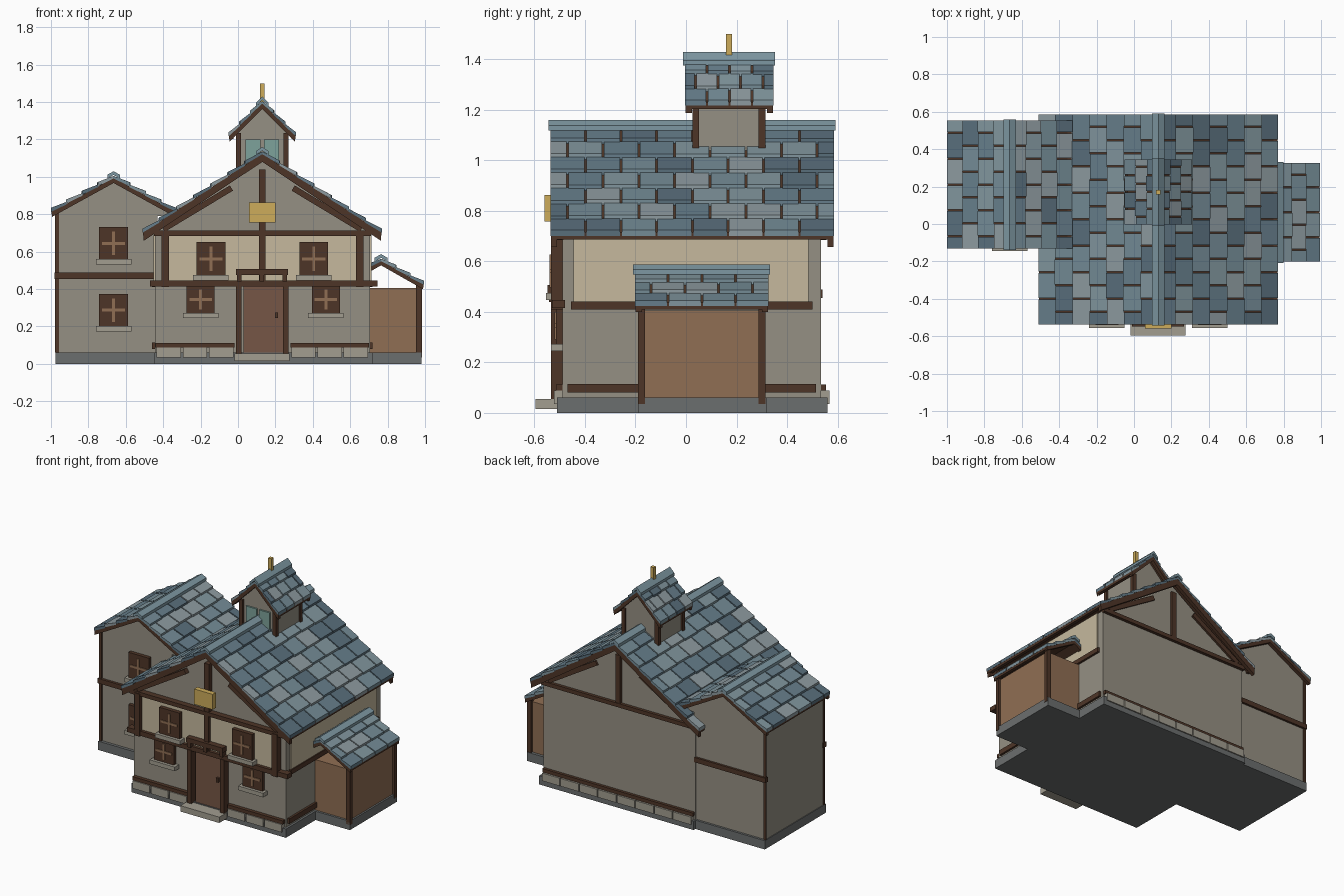
import bpy, bmesh, math, random
from mathutils import Vector

if "Cube" in bpy.data.objects:
    bpy.data.objects.remove(bpy.data.objects["Cube"])
random.seed(4)


def mat(name, r, g, b):
    m = bpy.data.materials.new(name)
    m.diffuse_color = (r ** 2.2, g ** 2.2, b ** 2.2, 1)
    m.use_nodes = True
    m.node_tree.nodes["Principled BSDF"].inputs["Base Color"].default_value = m.diffuse_color
    return m


WALL = mat("plaster_grey", .58, .56, .51)
CREAM = mat("plaster_cream", .77, .72, .61)
DARK = mat("dark_timber", .31, .22, .17)
BROWN = mat("plank_brown", .56, .43, .33)
DOOR = mat("door_brown", .46, .34, .28)
BASE = mat("foundation", .42, .43, .43)
STONE = mat("stone", .63, .61, .56)
GOLD = mat("gold", .80, .67, .36)
GLASS = mat("teal_glass", .49, .63, .60)
CAP = mat("ridge_blue", .49, .59, .63)
SLATES = [mat("slate_%d" % i, *c) for i, c in enumerate(
    [(.35, .43, .48), (.40, .49, .54), (.45, .54, .58), (.50, .58, .61), (.55, .60, .62)])]


def finish(name, bm, *mats):
    bmesh.ops.recalc_face_normals(bm, faces=bm.faces)
    me = bpy.data.meshes.new(name)
    bm.to_mesh(me)
    bm.free()
    for m in mats:
        me.materials.append(m)
    ob = bpy.data.objects.new(name, me)
    bpy.context.collection.objects.link(ob)
    return ob


def prism(name, pts, y0, y1, m):
    """Extrude an x-z profile along y."""
    bm = bmesh.new()
    f = bm.faces.new([bm.verts.new((x, y0, z)) for x, z in pts])
    r = bmesh.ops.extrude_face_region(bm, geom=[f])
    bmesh.ops.translate(bm, vec=(0, y1 - y0, 0),
                        verts=[v for v in r["geom"] if isinstance(v, bmesh.types.BMVert)])
    return finish(name, bm, m)


def box(name, x0, x1, y0, y1, z0, z1, m):
    return prism(name, [(x0, z0), (x1, z0), (x1, z1), (x0, z1)], y0, y1, m)


def beam(name, a, b, w, y0, y1, m):
    """Slanted bar between two x-z points."""
    a, b = Vector(a), Vector(b)
    d = (b - a).normalized()
    n = Vector((-d.y, d.x)) * w / 2
    return prism(name, [a - n, b - n, b + n, a + n], y0, y1, m)


def chevron(name, cx, top, half, slope, t, y0, y1, m):
    e = top - slope * half
    return prism(name, [(cx - half, e), (cx, top), (cx + half, e),
                        (cx + half, e - t), (cx, top - t), (cx - half, e - t)], y0, y1, m)


def house(name, cx, half, z0, eave, top, y0, y1, m):
    return prism(name, [(cx - half, z0), (cx + half, z0), (cx + half, eave), (cx, top),
                        (cx - half, eave)], y0, y1, m)


def roof(name, cx, top, half, slope, y0, y1, rows, cols, barge):
    chevron(name + "_deck", cx, top, half - .01, slope, .018, y0 + .01, y1 - .01, DARK)
    for y, tag in ((y0 + .005, "front"), (y1 - .03, "back")):
        chevron(name + "_barge_" + tag, cx, top, half - .005, slope, barge, y, y + .025, DARK)
    e = top - slope * half
    for s in (-1, 1):
        xs = sorted((cx + s * (half - .025), cx + s * (half - .003)))
        box(name + "_fascia", *xs, y0 + .005, y1 - .005, e - .012, e + .016, DARK)
    # staggered slates, lifted at the lower edge
    bm = bmesh.new()
    w, step = (y1 - y0) / cols, half / rows
    for s in (-1, 1):
        for r in range(rows):
            edges = [y0 + w * (k + .5 * (r % 2)) for k in range(cols + 1)]
            edges = [y0] + [v for v in edges if y0 + .01 < v < y1 - .01] + [y1]
            for a, b in zip(edges, edges[1:]):
                a, b = a + .004, b - .004
                u0, u1 = r * step, (r + 1) * step + random.uniform(0, .006) * (r < rows - 1)
                vs = [bm.verts.new((cx + s * u, y, top - slope * u + h))
                      for u, h in ((u0, .01), (u1, .024), (u1, .002), (u0, -.004))
                      for y in (a, b)]
                mi = random.randrange(5)
                for q in ((0, 1, 3, 2), (2, 3, 5, 4), (4, 5, 7, 6), (6, 7, 1, 0),
                          (0, 2, 4, 6), (1, 3, 5, 7)):
                    bm.faces.new([vs[i] for i in q]).material_index = mi
    finish(name + "_slates", bm, *SLATES)
    chevron(name + "_ridge_cap", cx, top + .035, .034, slope, .02, y0 - .004, y1 + .002, CAP)


def window(name, cx, cz, w, h, y, sill=True):
    box(name + "_frame", cx - w / 2, cx + w / 2, y - .025, y + .01, cz - h / 2, cz + h / 2, DARK)
    box(name + "_mullion", cx - .008, cx + .008, y - .03, y, cz - h * .36, cz + h * .36, BROWN)
    box(name + "_transom", cx - w * .4, cx + w * .4, y - .03, y, cz - .008, cz + .008, BROWN)
    if sill:
        box(name + "_sill", cx - .095, cx + .095, y - .045, y + .01,
            cz - h / 2 - .025, cz - h / 2 + .003, STONE)


C = .13
# foundations
box("main_foundation", -.45, .72, -.51, .56, 0, .06, BASE)
box("wing_foundation", -.975, -.44, -.12, .54, 0, .06, BASE)
box("annex_foundation", .71, .98, -.19, .32, 0, .06, BASE)

# main house
house("main_walls", C, .575, .06, .70, 1.09, -.49, .535, WALL)
box("upper_front_panel", -.40, .66, -.508, -.48, .43, .70, CREAM)
roof("main_roof", C, 1.125, .64, .665, -.54, .59, 7, 8, .045)
box("jetty_beam", -.47, .745, -.53, -.48, .415, .447, DARK)
for y0, y1, tag in ((-.53, -.485, "front"), (.53, .556, "back")):
    box("gable_tie_" + tag, -.45, .71, y0, y1, .685, .712, DARK)
    box("king_post_" + tag, C - .018, C + .018, y0 + .004, y1 - .004, .70, 1.04, DARK)
    for s in (-1, 1):
        beam("gable_brace_" + tag, (C + s * .53, .72), (C + s * .165, .94), .032,
             y0 + .006, y1 - .006, DARK)
box("centre_post", C - .018, C + .018, -.528, -.49, .43, .70, DARK)
for s in (-1, 1):
    xp = C + s * .52
    box("upper_post", xp - .02, xp + .02, -.535, -.48, .41, .70, DARK)
    # side walls: cream panel, belt and base beam
    x = C + s * .575
    box("side_panel", x - .008, x + .008, -.445, .485, .44, .70, CREAM)
    box("side_belt", x - .015, x + .015, -.455, .50, .41, .442, DARK)
    box("side_base_beam", x - .015, x + .015, -.47, .515, .08, .115, DARK)

# stone footing and sill beams, front and back
for x0, x1, n in ((-.44, -.02, 3), (.28, .70, 3)):
    box("front_sill_beam", x0, x1, -.515, -.48, .088, .112, DARK)
    for i in range(n):
        w = (x1 - x0) / n
        box("front_footing_stone", x0 + i * w + .005, x0 + (i + 1) * w - .005,
            -.522, -.48, .035, .088, STONE)
box("back_sill_beam", -.44, .70, .53, .555, .088, .112, DARK)
for i in range(8):
    box("back_footing_stone", -.435 + i * .142, -.30 + i * .142, .53, .568, .035, .088, STONE)

# door
box("door_panel", .03, .24, -.505, -.48, .05, .415, DOOR)
for x in (-.01, .24):
    box("door_post", x, x + .03, -.535, -.48, .05, .42, DARK)
box("door_handle", .197, .213, -.52, -.50, .245, .275, DARK)
box("door_hood", -.01, .268, -.548, -.50, .475, .507, DARK)
for x in (-.005, .115, .238):
    box("hood_post", x, x + .025, -.542, -.50, .44, .48, DARK)
box("door_step", -.02, .275, -.595, -.50, .015, .055, STONE)
box("sign_board", .06, .20, -.56, -.525, .757, .862, GOLD)

# windows
for x in (-.145, .405):
    window("upper_window", x, .562, .155, .18, -.51)
for x in (-.20, .47):
    window("lower_window", x, .345, .15, .15, -.49)
for z in (.287, .645):
    window("wing_window", -.665, z, .155, .175, -.10)

# left wing
house("wing_walls", -.70, .27, .06, .80, .80, -.10, .525, WALL)
house("wing_gable", -.665, .305, .79, .812, .98, -.10, .525, WALL)
roof("wing_roof", -.665, .995, .335, .55, -.135, .557, 4, 5, .028)
for y0, y1, tag in ((-.118, -.09, "front"), (.515, .54, "back")):
    box("wing_belt_" + tag, -.98, -.44, y0, y1, .455, .488, DARK)
    box("wing_corner_" + tag, -.978, -.958, y0 + .01, y1 - .008, .06, .81, DARK)

# right annex, open under its roof
box("annex_walls", .70, .968, -.175, .30, .06, .405, BROWN)
for y in (-.19, .288):
    box("annex_post", .952, .983, y, y + .027, .035, .425, DARK)
roof("annex_roof", .765, .552, .23, .57, -.205, .33, 3, 4, .025)

# ridge turret
house("turret_walls", C, .13, .98, 1.25, 1.38, .04, .30, WALL)
for x in (-.01, .243):
    for y in (.025, .287):
        box("turret_post", x, x + .027, y, y + .027, 1.04, 1.235, DARK)
for x in (.04, .14):
    box("turret_window", x, x + .08, .028, .05, 1.08, 1.20, GLASS)
roof("turret_roof", C, 1.395, .18, 1.0, -.007, .35, 3, 4, .032)
box("finial", C - .0125, C + .0125, .158, .183, 1.40, 1.5, GOLD)
